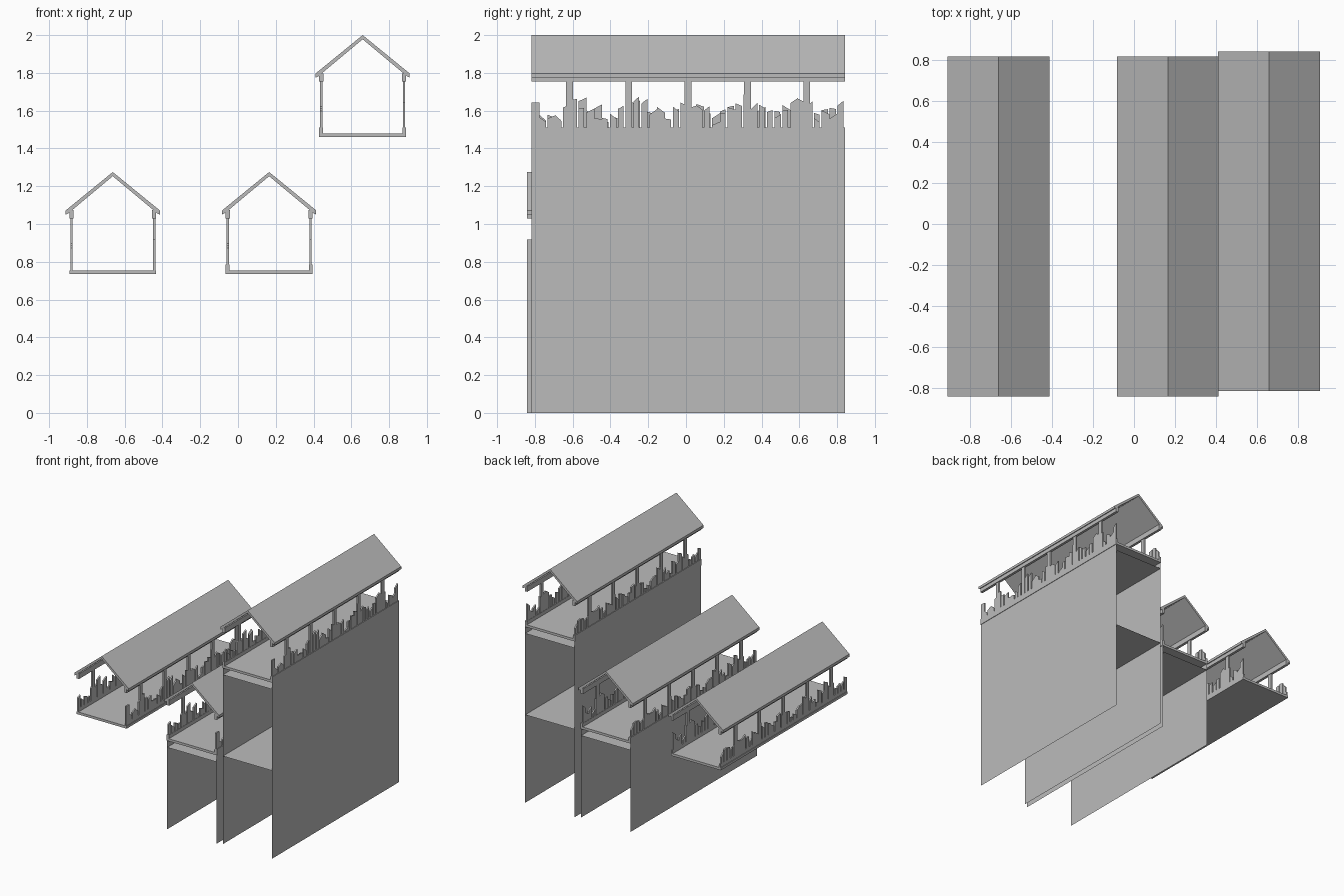
import bpy, bmesh, math, random

cube = bpy.data.objects.get("Cube")
if cube:
    bpy.data.objects.remove(cube, do_unlink=True)

grey = bpy.data.materials.new("plain grey")
grey.use_nodes = True
grey.diffuse_color = (0.5, 0.5, 0.5, 1)
grey.node_tree.nodes["Principled BSDF"].inputs["Base Color"].default_value = (0.5, 0.5, 0.5, 1)

HALF = 0.83            # half length of every house
POSTS = [-0.63 + i * 0.314 for i in range(5)]


def prism(bm, start, offset):
    """Extrude a closed outline along an offset."""
    near = [bm.verts.new(p) for p in start]
    far = [bm.verts.new([a + b for a, b in zip(p, offset)]) for p in start]
    bm.faces.new(near)
    bm.faces.new(far[::-1])
    n = len(near)
    for i in range(n):
        j = (i + 1) % n
        bm.faces.new((near[j], near[i], far[i], far[j]))


def box(bm, x0, x1, y0, y1, z0, z1):
    prism(bm, [(x0, y0, z0), (x1, y0, z0), (x1, y0, z1), (x0, y0, z1)], (0, y1 - y0, 0))


def sheet(bm, points):
    bm.faces.new([bm.verts.new(p) for p in points])


def finish(bm, name, location):
    bmesh.ops.recalc_face_normals(bm, faces=bm.faces)
    mesh = bpy.data.meshes.new(name)
    bm.to_mesh(mesh)
    bm.free()
    mesh.materials.append(grey)
    obj = bpy.data.objects.new(name, mesh)
    obj.location = location
    bpy.context.collection.objects.link(obj)


def broken_wall(side, foot):
    """Low base strip, splintered planks, tall posts and the eaves beam."""
    rng = random.Random(5 + side)
    bm = bmesh.new()
    inner, outer = side * 0.213, side * 0.225
    lo, hi = min(inner, outer), max(inner, outer)
    box(bm, lo, hi, -HALF, HALF, 0.02, 0.05)
    if foot:
        box(bm, min(side * 0.211, side * 0.23), max(side * 0.211, side * 0.23), -HALF, HALF, 0.02, 0.05)
    # splintered planks with slanted tops
    count = 40
    pitch = 2 * HALF / count
    for i in range(count):
        y = -HALF + i * pitch
        w = pitch * rng.choice((0.7, 0.8, 1.0))
        peak = 0.15 + 0.035 * math.cos((y + 0.3) * 2 * math.pi / 0.29)
        h = peak + rng.uniform(-0.045, 0.03)
        tilt = rng.uniform(-0.016, 0.016)
        prism(bm, [(lo, y, 0.05), (lo, y + w, 0.05), (lo, y + w, h + tilt), (lo, y, h - tilt)],
              (hi - lo, 0, 0))
    for y in POSTS:
        box(bm, lo, hi, y - 0.018, y + 0.018, 0.05, 0.3)
    box(bm, min(side * 0.208, side * 0.23), max(side * 0.208, side * 0.23), -HALF, HALF, 0.295, 0.338)
    return bm


def house(label, x, y, z, foot):
    at = (x, y, z)
    # floor slab
    bm = bmesh.new()
    box(bm, -0.23, 0.23, -HALF, HALF, 0, 0.02)
    finish(bm, label + "_floor", at)
    # gabled roof with vertical eaves
    bm = bmesh.new()
    outline = [(0, 0.54), (0.249, 0.337), (0.249, 0.315), (0.235, 0.322), (0, 0.518),
               (-0.235, 0.322), (-0.249, 0.315), (-0.249, 0.337)]
    prism(bm, [(px, -HALF, pz) for px, pz in outline], (0, 2 * HALF, 0))
    finish(bm, label + "_roof", at)
    for side, word in ((1, "left"), (-1, "right")):
        finish(broken_wall(side, foot), label + "_" + word + "_broken_wall", at)


def lower_storey(label, x, y, top, levels):
    """Paper-thin walls and floors below a house."""
    bm = bmesh.new()
    for s in (-0.226, 0.226):
        sheet(bm, [(s, -HALF, 0), (s, HALF, 0), (s, HALF, top), (s, -HALF, top)])
    finish(bm, label + "_lower_walls", (x, y, 0))
    bm = bmesh.new()
    for z in levels:
        sheet(bm, [(-0.226, -HALF, z), (0.226, -HALF, z), (0.226, HALF, z), (-0.226, HALF, z)])
    finish(bm, label + "_lower_floors", (x, y, 0))


house("first_house", -0.663, -0.012, 0.735, False)
house("second_house", 0.165, -0.012, 0.735, True)
house("third_house", 0.66, 0.013, 1.46, True)
lower_storey("second_house", 0.165, -0.012, 0.735, [0.68])
lower_storey("third_house", 0.66, 0.013, 1.46, [0.73, 1.405])
